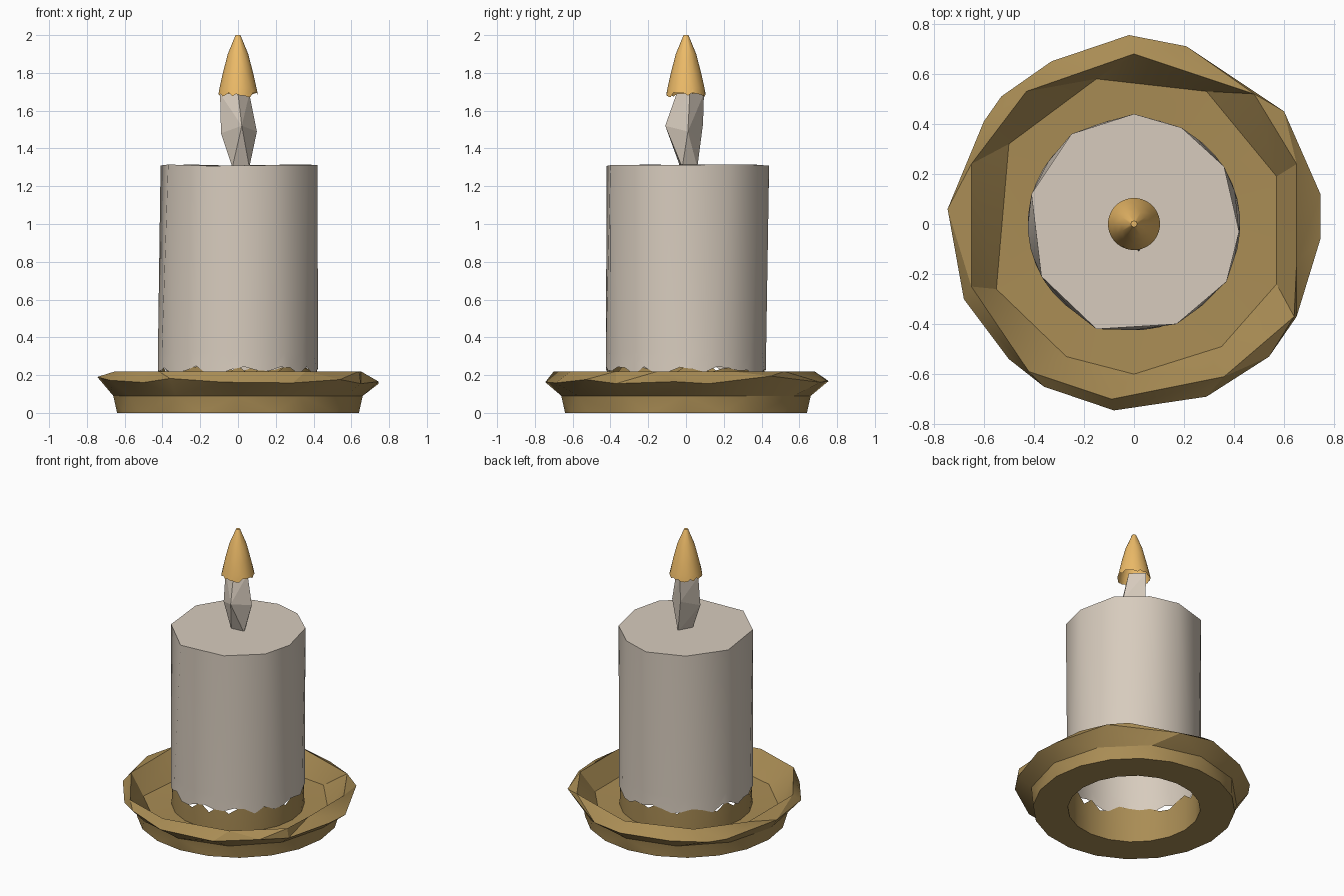
import bpy, bmesh, random
from math import sin, cos, pi, atan2, radians

if "Cube" in bpy.data.objects:
    bpy.data.objects.remove(bpy.data.objects["Cube"])

random.seed(4)


def mat(name, col):
    m = bpy.data.materials.new(name)
    m.diffuse_color = (*col, 1)
    m.use_nodes = True
    m.node_tree.nodes["Principled BSDF"].inputs["Base Color"].default_value = m.diffuse_color
    return m


brass = mat("brass", (0.40, 0.265, 0.09))
flame_mat = mat("flame_orange", (0.85, 0.50, 0.14))
wax = mat("wax", (0.68, 0.60, 0.51))


def circle(n, r, z, start=0.0, jag=0.0):
    """Ring of points; jag alternates the height randomly for a torn edge."""
    return [(r * cos(start + 2 * pi * i / n), r * sin(start + 2 * pi * i / n),
             z + random.uniform(-jag, jag)) for i in range(n)]


def outline(xy, z, jag=0.0):
    return [(x, y, z + random.uniform(-jag, jag)) for x, y in xy]


def loft(name, rings, material=None, cap=False, angle=30):
    """Stitch rings of differing point counts with triangles, matched by angle."""
    bm = bmesh.new()
    rows = []
    for ring in rings:
        cx = sum(p[0] for p in ring) / len(ring)
        cy = sum(p[1] for p in ring) / len(ring)
        pts = sorted(ring, key=lambda p: atan2(p[1] - cy, p[0] - cx))
        rows.append([(atan2(p[1] - cy, p[0] - cx), bm.verts.new(p)) for p in pts])
    for a, b in zip(rows, rows[1:]):
        ea = a + [(a[0][0] + 2 * pi, a[0][1])]
        eb = b + [(b[0][0] + 2 * pi, b[0][1])]
        i = j = 0
        while i < len(a) or j < len(b):
            go_a = j == len(b) or (i < len(a) and
                                   ea[i][0] + ea[i + 1][0] <= eb[j][0] + eb[j + 1][0])
            if go_a:
                bm.faces.new((ea[i][1], ea[i + 1][1], eb[j][1]))
                i += 1
            else:
                bm.faces.new((ea[i][1], eb[j + 1][1], eb[j][1]))
                j += 1
    if cap:
        bm.faces.new([v for _, v in rows[-1]])
    bmesh.ops.recalc_face_normals(bm, faces=bm.faces)
    me = bpy.data.meshes.new(name)
    bm.to_mesh(me)
    bm.free()
    ob = bpy.data.objects.new(name, me)
    bpy.context.collection.objects.link(ob)
    if material:
        me.materials.append(material)
    bpy.ops.object.select_all(action='DESELECT')
    ob.select_set(True)
    bpy.context.view_layer.objects.active = ob
    bpy.ops.object.shade_smooth_by_angle(angle=radians(angle))
    return ob


# Dish: underside, flared outside, uneven rim, inner slope, floor
rim_outer = [(-.02, .755), (.21, .71), (.6, .45), (.745, .12), (.745, -.06), (.65, -.37),
             (.54, -.53), (.29, -.69), (-.08, -.745), (-.36, -.65), (-.5, -.54),
             (-.68, -.3), (-.745, .06), (-.6, .41), (-.53, .51), (-.33, .65)]
rim_top = [(0, .68), (.48, .52), (.65, .24), (.65, -.15), (.64, -.37), (.36, -.61),
           (-.09, -.7), (-.42, -.59), (-.65, -.25), (-.65, .24), (-.43, .53)]
floor = [(-.15, .58), (.29, .53), (.57, .19), (.57, -.24), (.35, -.49), (0, -.6),
         (-.27, -.53), (-.55, -.26), (-.5, .32)]
loft("dish", [circle(20, .42, 0), circle(20, .64, 0), circle(12, .66, .09),
              outline(rim_outer, .17, .025), outline(rim_top, .22),
              outline(floor, .085), circle(20, .42, .08)], brass, angle=25)

# Socket wall that the candle sits in, with a torn upper edge
loft("dish_socket", [circle(20, .42, 0), circle(20, .42, .08),
                     circle(40, .418, .225, 0, .03)], brass)

# Candle body: open shell, round torn base, coarse polygon top
top = [(0, .44), (.19, .385), (.36, .23), (.42, -.03), (.37, -.23), (.17, -.40),
       (-.15, -.42), (-.37, -.21), (-.41, .12), (-.25, .36)]
loft("candle", [circle(40, .425, .225, .08, .025), circle(20, .424, .32),
                outline(top, 1.31, .006)], wax, cap=True, angle=35)

# Faceted twisted wick
loft("wick", [[(-.03, -.03, 1.3), (.06, -.02, 1.3), (.02, .06, 1.3)],
              [(-.09, -.03, 1.48), (.02, -.11, 1.52), (.1, .01, 1.49), (-.02, .09, 1.53)],
              [(-.095, .0, 1.69), (.0, -.05, 1.69), (.06, .02, 1.69), (-.02, .095, 1.69)]],
     wax, cap=True, angle=5)

# Flame: pointed bullet with a torn open base
loft("flame", [circle(32, .104, 1.685, .1, .012), circle(16, .098, 1.72),
               circle(12, .080, 1.80), circle(12, .054, 1.90), circle(8, .013, 2.0)],
     flame_mat, cap=True, angle=40)
